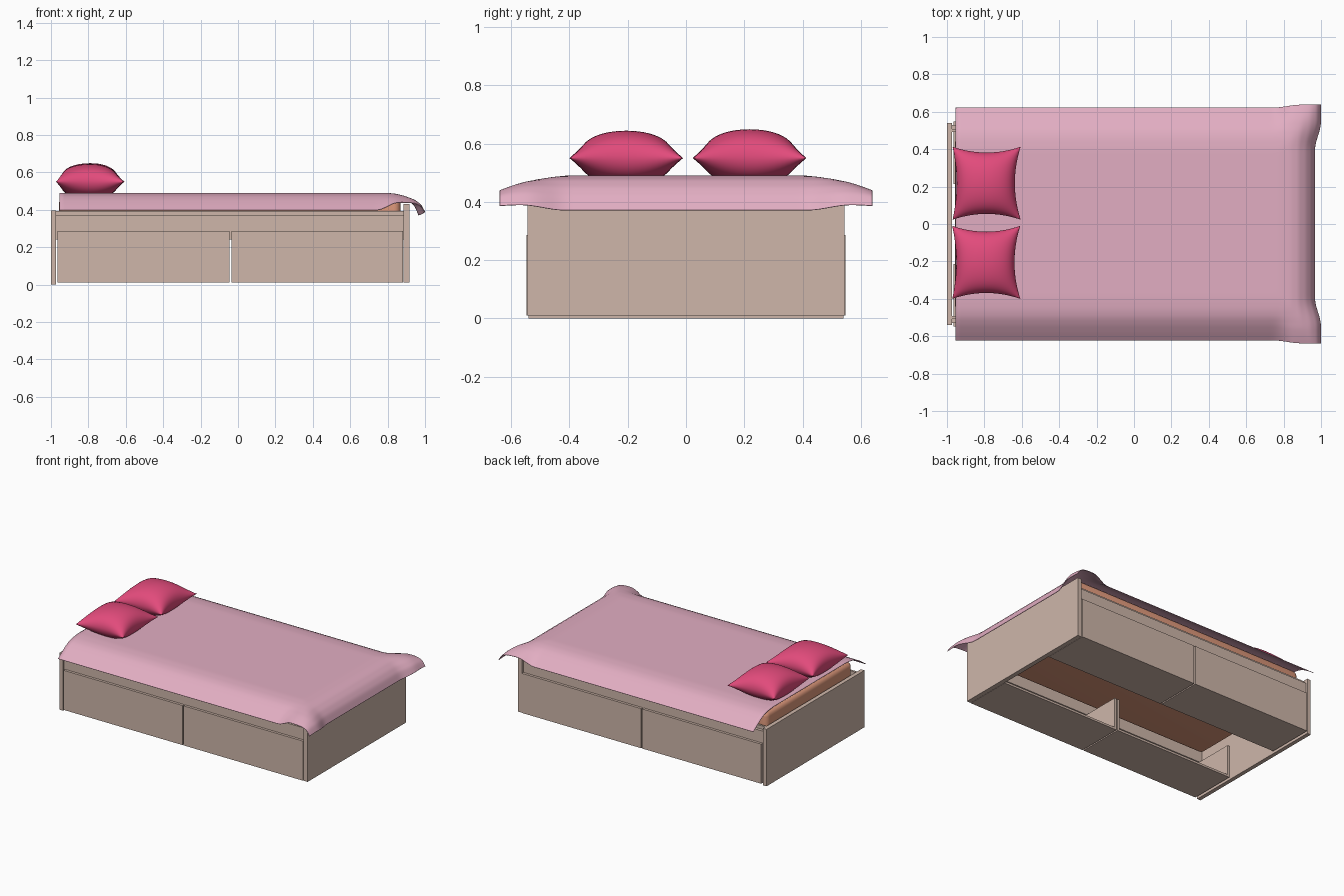
import bpy, bmesh, math
from mathutils import Vector

if "Cube" in bpy.data.objects:
    bpy.data.objects.remove(bpy.data.objects["Cube"])


def material(name, rgb):
    m = bpy.data.materials.new(name)
    m.diffuse_color = (*rgb, 1)
    m.use_nodes = True
    m.node_tree.nodes["Principled BSDF"].inputs["Base Color"].default_value = m.diffuse_color
    return m


WOOD = material("wood", (0.62, 0.47, 0.40))
FOAM = material("foam", (0.74, 0.32, 0.20))
CLOTH = material("cloth", (0.76, 0.42, 0.54))
PINK = material("pink", (0.76, 0.07, 0.20))


def finish(name, bm, mat, smooth=False):
    me = bpy.data.meshes.new(name)
    bm.to_mesh(me)
    bm.free()
    ob = bpy.data.objects.new(name, me)
    bpy.context.collection.objects.link(ob)
    me.materials.append(mat)
    for p in me.polygons:
        p.use_smooth = smooth
    return ob


def add_box(bm, x, y, z):
    verts = bmesh.ops.create_cube(bm, size=1)["verts"]
    for v in verts:
        v.co = Vector([(a + b) / 2 + c * (b - a) for (a, b), c in zip((x, y, z), v.co)])


def boxes(name, parts, mat=WOOD, flip=False):
    bm = bmesh.new()
    for x, y, z in parts:
        if flip:
            y = (-y[1], -y[0])
        add_box(bm, x, y, z)
    return finish(name, bm, mat)


def lerp_curve(pts, t):
    for (a, va), (b, vb) in zip(pts, pts[1:]):
        if t <= b:
            return va + (vb - va) * max(0, (t - a) / (b - a))
    return pts[-1][1]


def step(a, b, t):
    t = min(1, max(0, (t - a) / (b - a)))
    return t * t * (3 - 2 * t)


# End boards
boxes("headboard", [((-1.0, -0.972), (-0.54, 0.54), (0, 0.397))])
boxes("footboard", [((0.886, 0.918), (-0.543, 0.543), (0.01, 0.43))])

# Side rails and drawers on both sides
for side, flip in (("front", True), ("back", False)):
    boxes(side + "_rail", [((-0.972, 0.886), (0.507, 0.528), (0.24, 0.37)),
                           ((-0.972, 0.886), (0.492, 0.507), (0.24, 0.393))], flip=flip)
    for end, a, b in (("head", -0.964, -0.045), ("foot", -0.036, 0.883)):
        boxes(f"{side}_{end}_drawer", [
            ((a, b), (0.529, 0.547), (0.011, 0.287)),
            ((a, b), (0.215, 0.529), (0.011, 0.026)),
            ((a, a + 0.015), (0.215, 0.529), (0.026, 0.238)),
            ((b - 0.015, b), (0.215, 0.529), (0.026, 0.238))], flip=flip)

# Mattress with rounded edges, sunk between the rails
mattress = boxes("mattress", [((-0.956, 0.868), (-0.475, 0.475), (0.285, 0.474))], FOAM)
bev = mattress.modifiers.new("round", "BEVEL")
bev.width = 0.035
bev.segments = 5
for p in mattress.data.polygons:
    p.use_smooth = True

# Blanket draped over the sides and the foot, flared at the two corners
SIDE = [(0, 0), (0.40, 0), (0.46, 0.006), (0.50, 0.016), (0.54, 0.036), (0.58, 0.062), (0.622, 0.092)]
FOOT = [(-1, 0), (0.78, 0), (0.84, 0.004), (0.88, 0.015), (0.92, 0.041), (0.948, 0.073), (0.968, 0.12)]
NX, NY = 96, 80
bm = bmesh.new()
rows = []
for i in range(NX + 1):
    x = -0.960 + 1.928 * (1 - (1 - i / NX) ** 1.6)
    row = []
    for j in range(NY + 1):
        y = 0.622 * math.sin(math.pi / 2 * (2 * j / NY - 1))
        ay = abs(y)
        c = step(0.74, 0.86, x) * step(0.42, 0.56, ay)
        ds = lerp_curve(SIDE, ay) * (1 - 0.45 * c)
        df = lerp_curve(FOOT, x) * (1 - 0.16 * c)
        drop = (ds ** 3 + df ** 3) ** (1 / 3)
        px = x + 0.032 * step(0.40, 0.54, ay) * step(0.82, 0.965, x)
        py = y + math.copysign(0.017 * step(0.74, 0.9, x) * step(0.45, 0.62, ay), y)
        row.append(bm.verts.new((px, py, 0.491 - drop)))
    rows.append(row)
for i in range(NX):
    for j in range(NY):
        bm.faces.new((rows[i][j], rows[i + 1][j], rows[i + 1][j + 1], rows[i][j + 1]))
blanket = finish("blanket", bm, CLOTH, True)
blanket.modifiers.new("relax", "SMOOTH").iterations = 2
sol = blanket.modifiers.new("thickness", "SOLIDIFY")
sol.thickness = 0.003


# Pillows: two puffed sheets with pinched corners, blunter towards the headboard
def pillow(name, cx, cy, top):
    n = 28
    bm = bmesh.new()
    for sgn in (1, -1):
        grid = []
        for i in range(n + 1):
            u = -math.cos(math.pi * i / n)
            row = []
            for j in range(n + 1):
                v = -math.cos(math.pi * j / n)
                eu = 0.42 if u < 0 else 0.55
                puff = max(0, 1 - u * u) ** eu * max(0, 1 - v * v) ** 0.55
                z = top * puff if sgn > 0 else -min(0.064, 0.09 * puff)
                x = 0.182 * u * (1 - (0.17 if u > 0 else 0.12) * (1 - v * v) * u * u)
                y = 0.195 * v * (1 - 0.16 * (1 - u * u) * v * v)
                row.append(bm.verts.new((cx + x, cy + y, 0.55 + z)))
            grid.append(row)
        for i in range(n):
            for j in range(n):
                f = [grid[i][j], grid[i + 1][j], grid[i + 1][j + 1], grid[i][j + 1]]
                bm.faces.new(f if sgn > 0 else f[::-1])
    bmesh.ops.remove_doubles(bm, verts=bm.verts, dist=0.0002)
    return finish(name, bm, PINK, True)


pillow("front_pillow", -0.79, -0.205, 0.094)
pillow("back_pillow", -0.788, 0.218, 0.099)
